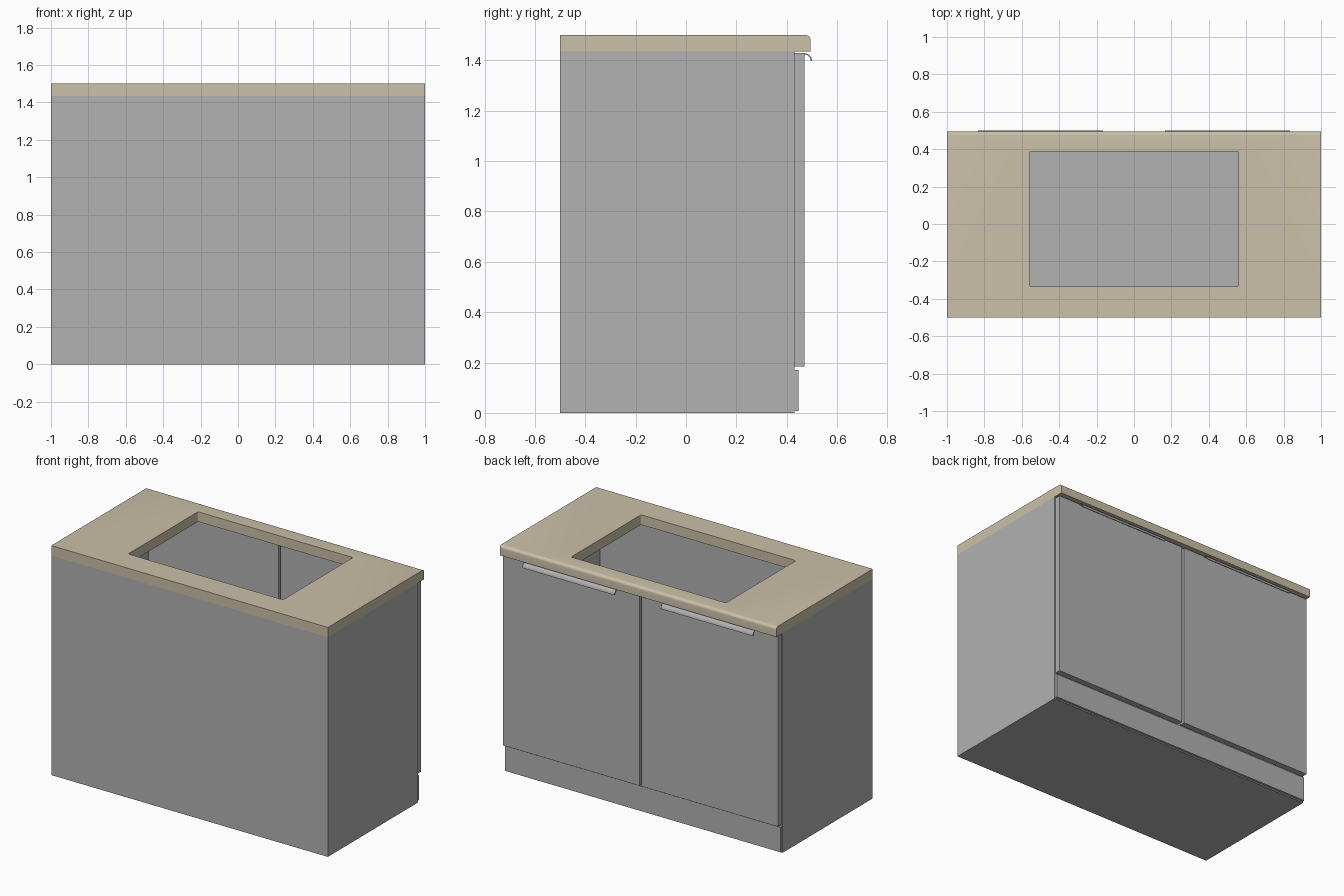
import bpy, bmesh, math

if "Cube" in bpy.data.objects:
    bpy.data.objects.remove(bpy.data.objects["Cube"])


def material(name, rgb):
    m = bpy.data.materials.new(name)
    m.diffuse_color = (*rgb, 1)
    m.use_nodes = True
    m.node_tree.nodes["Principled BSDF"].inputs["Base Color"].default_value = m.diffuse_color
    return m


GREY = material("cabinet grey", (0.445, 0.445, 0.445))
BEIGE = material("worktop beige", (0.597, 0.527, 0.392))


def add_object(name, bm, mat):
    bmesh.ops.recalc_face_normals(bm, faces=bm.faces)
    me = bpy.data.meshes.new(name)
    bm.to_mesh(me)
    bm.free()
    me.materials.append(mat)
    ob = bpy.data.objects.new(name, me)
    bpy.context.collection.objects.link(ob)
    return ob


def box_bm(lo, hi):
    bm = bmesh.new()
    bmesh.ops.create_cube(bm, size=1)
    for v in bm.verts:
        v.co = [(a + b) / 2 + c * (b - a) for a, b, c in zip(lo, hi, v.co)]
    return bm


def box(name, lo, hi, mat=GREY):
    return add_object(name, box_bm(lo, hi), mat)


def bevel(bm, test, width, segments):
    edges = [e for e in bm.edges if test(e)]
    bmesh.ops.bevel(bm, geom=edges, offset=width, segments=segments,
                    profile=0.5, affect='EDGES')


def extrude_x(name, profile, x0, x1, mat):
    bm = bmesh.new()
    face = bm.faces.new([bm.verts.new((x0, y, z)) for y, z in profile])
    ext = bmesh.ops.extrude_face_region(bm, geom=[face])
    verts = [g for g in ext["geom"] if isinstance(g, bmesh.types.BMVert)]
    bmesh.ops.translate(bm, verts=verts, vec=(x1 - x0, 0, 0))
    return add_object(name, bm, mat)


def cut(ob, cutter):
    mod = ob.modifiers.new("cut", 'BOOLEAN')
    mod.operation = 'DIFFERENCE'
    mod.solver = 'EXACT'
    mod.object = cutter
    bpy.context.view_layer.objects.active = ob
    bpy.ops.object.modifier_apply(modifier=mod.name)
    bpy.data.objects.remove(cutter)


def smooth(ob):
    bpy.ops.object.select_all(action='DESELECT')
    ob.select_set(True)
    bpy.context.view_layer.objects.active = ob
    bpy.ops.object.shade_smooth_by_angle(angle=math.radians(35))


# hollow cabinet body, open at the top and on the door side
TOP = 1.435
body = box("cabinet_body", (-1, -0.5, 0), (1, 0.43, TOP))
cut(body, box("body_cutter", (-0.95, -0.47, 0.05), (0.95, 0.6, 1.6)))

# worktop with a rounded front edge and a sink opening
bm = box_bm((-1, -0.5, TOP), (1, 0.495, 1.5))
bevel(bm, lambda e: all(v.co.y > 0.49 and v.co.z > 1.49 for v in e.verts), 0.02, 6)
worktop = add_object("worktop", bm, BEIGE)
bm = box_bm((-0.56, -0.335, 1.3), (0.56, 0.387, 1.7))
bevel(bm, lambda e: abs(e.verts[0].co.z - e.verts[1].co.z) > 0.1, 0.01, 4)
cut(worktop, add_object("sink_cutter", bm, BEIGE))
smooth(worktop)

# plinth below the doors
box("plinth", (-0.995, 0.43, 0.008), (0.995, 0.446, 0.17))

# doors with curved lip handles
R, T, STEPS = 0.03, 0.005, 8
angles = [math.pi / 2 * i / STEPS for i in range(STEPS + 1)]
lip = [(0.47 + R * math.cos(a), 1.398 + R * math.sin(a)) for a in angles]
lip += [(0.47 + (R - T) * math.cos(a), 1.398 + (R - T) * math.sin(a))
        for a in reversed(angles)]
for side, s in (("left", -1), ("right", 1)):
    x0, x1 = sorted((s * 0.008, s * 0.993))
    box(side + "_door", (x0, 0.43, 0.184), (x1, 0.47, 1.428))
    smooth(extrude_x(side + "_handle", lip, s * 0.5 - 0.333, s * 0.5 + 0.333, GREY))
